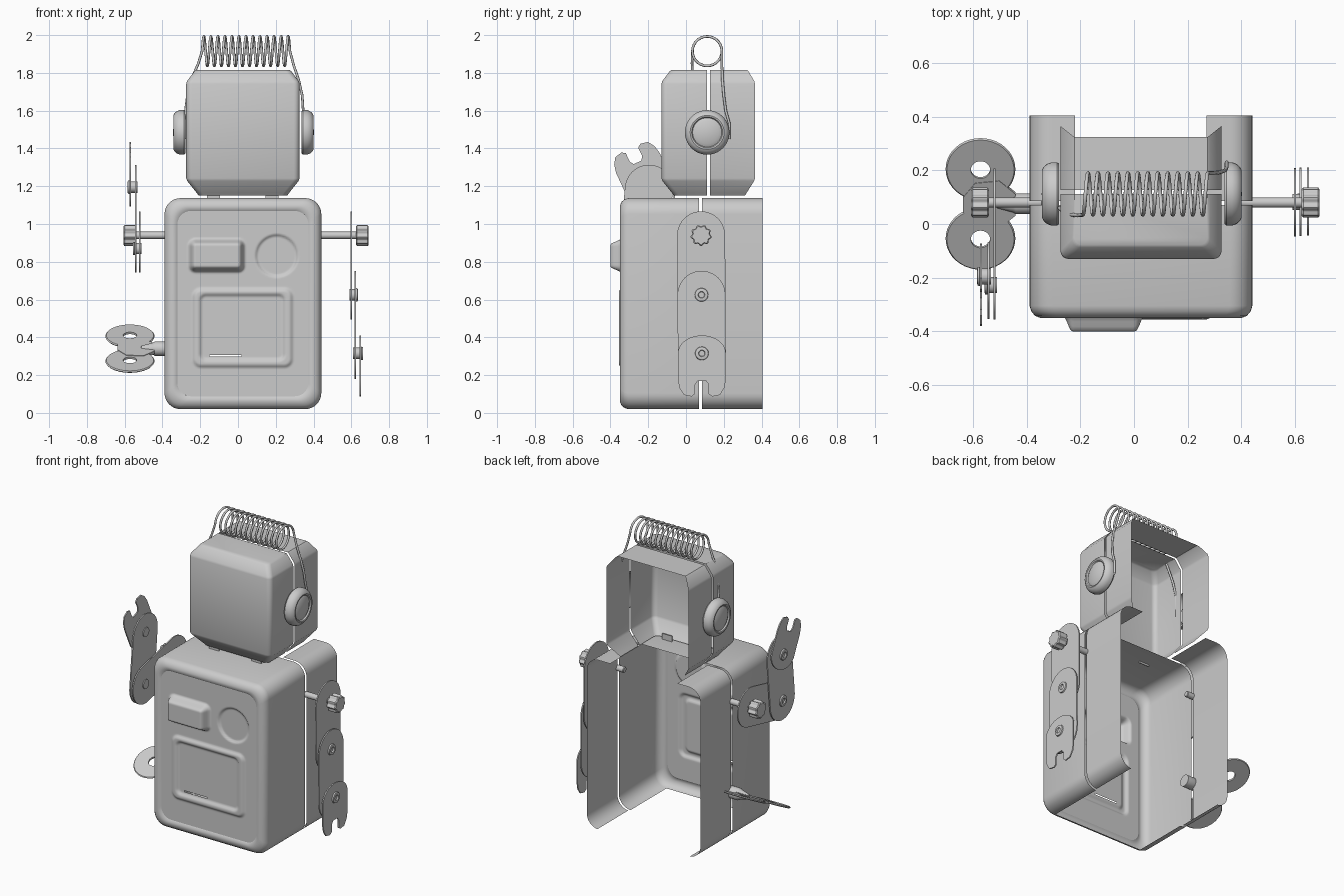
import bpy, bmesh
from math import sin, cos, pi, radians, hypot
from mathutils import Matrix, Vector

if "Cube" in bpy.data.objects:
    bpy.data.objects.remove(bpy.data.objects["Cube"])

CX = 0.026  # symmetry plane of body and head


def finish(ob, angle=35):
    bpy.ops.object.select_all(action='DESELECT')
    ob.select_set(True)
    bpy.context.view_layer.objects.active = ob
    bpy.ops.object.shade_smooth_by_angle(angle=radians(angle))
    return ob


def make(name, verts, faces, angle=35):
    me = bpy.data.meshes.new(name)
    me.from_pydata([tuple(v) for v in verts], [], faces)
    bm = bmesh.new()
    bm.from_mesh(me)
    bmesh.ops.remove_doubles(bm, verts=bm.verts, dist=1e-5)
    bmesh.ops.recalc_face_normals(bm, faces=bm.faces)
    bm.to_mesh(me)
    bm.free()
    ob = bpy.data.objects.new(name, me)
    bpy.context.collection.objects.link(ob)
    return finish(ob, angle)


def arc(cx, cy, r, a0, a1, n=8):
    return [(cx + r * cos(radians(a0 + (a1 - a0) * i / n)),
             cy + r * sin(radians(a0 + (a1 - a0) * i / n))) for i in range(n + 1)]


def loft(name, rings, closed=(), caps=()):
    n = len(rings[0])
    faces = [(k * n + i, k * n + i + 1, k * n + n + i + 1, k * n + n + i)
             for k in range(len(rings) - 1) for i in range(n - 1)]
    faces += [(k * n + n - 1, k * n, k * n + n, k * n + 2 * n - 1) for k in closed]
    faces += [tuple(range(k * n, k * n + n)) for k in caps]
    return make(name, [p for r in rings for p in r], faces)


def lathe(name, profile, M, n=32, teeth=0):
    rings = []
    for r, h in profile:
        ring = []
        for i in range(n):
            a = 2 * pi * i / n
            q = r * (1 + 0.09 * cos(teeth * a)) if teeth else r
            ring.append(M @ Vector((q * cos(a), q * sin(a), h)))
        rings.append(ring)
    return loft(name, rings, closed=range(len(rings) - 1))


def along_x(y, z):
    return Matrix.Translation((0, y, z)) @ Matrix.Rotation(pi / 2, 4, 'Y')


def rod(name, x0, x1, r, y, z, n=20, teeth=0):
    b = min(0.006, r * 0.2)
    return lathe(name, [(0, x0), (r - b, x0), (r, x0 + b), (r, x1 - b), (r - b, x1), (0, x1)],
                 along_x(y, z), n, teeth)


def box(name, size, M):
    v = [M @ Vector((sx * size[0] / 2, sy * size[1] / 2, sz * size[2] / 2))
         for sx in (-1, 1) for sy in (-1, 1) for sz in (-1, 1)]
    return make(name, v, [(0, 1, 3, 2), (4, 6, 7, 5), (0, 4, 5, 1), (2, 3, 7, 6), (0, 2, 6, 4), (1, 5, 7, 3)])


# body front half: rounded box shell, open below
X0, X1, Z0, Z1 = CX - 0.415, CX + 0.415, 0.02, 1.137


def body_ring(y, d):
    r = 0.085 - 0.2 * d
    a, b, c, e = X0 + d + r, X1 - d - r, Z0 + d + r, Z1 - d - r
    pts = arc(b, c, r, -90, 0) + arc(b, e, r, 0, 90) + arc(a, e, r, 90, 180) + arc(a, c, r, 180, 270)
    return [(x, y, z) for x, z in pts]


steps = [(0.07, 0), (-0.305, 0), (-0.325, 0.006), (-0.342, 0.02), (-0.35, 0.04), (-0.35, 0.056), (-0.342, 0.068)]
loft("body_front_shell", [body_ring(y, d) for y, d in steps], closed=range(1, 6))

# body back half: two side sheets with curled edges
prof = [(CX + 0.245, Z1)] + arc(X1 - 0.085, Z1 - 0.085, 0.085, 90, 0) + arc(X1 - 0.085, Z0 + 0.085, 0.085, 0, -85)
for side, s in (("right", 1), ("left", -1)):
    loft("body_back_" + side, [[(CX + s * (x - CX), y, z) for x, z in prof] for y in (0.085, 0.405)])


# pressed front panel as a height field
def rr(x, z, x0, x1, z0, z1, r):
    qx = abs(x - (x0 + x1) / 2) - (x1 - x0) / 2 + r
    qz = abs(z - (z0 + z1) / 2) - (z1 - z0) / 2 + r
    return hypot(max(qx, 0), max(qz, 0)) + min(max(qx, qz), 0) - r


def step(d, w):
    t = min(max(-d / w, 0), 1)
    return t * t * (3 - 2 * t)


def relief(x, z):
    h = 0.058 * step(rr(x, z, -0.265, 0.04, 0.74, 0.925, 0.04), 0.035)
    h -= 0.012 * step(hypot(x - 0.205, z - 0.832) - 0.115, 0.014)
    h += 0.013 * step(rr(x, z, -0.245, 0.295, 0.235, 0.665, 0.05), 0.022)
    h -= 0.013 * step(rr(x, z, -0.21, 0.255, 0.27, 0.635, 0.04), 0.022)
    return h


PX0, PX1, PZ0, PZ1, PR = X0 + 0.068, X1 - 0.068, Z0 + 0.068, Z1 - 0.068, 0.0714
NX, NZ = 90, 130
verts, faces = [], []
for j in range(NZ + 1):
    for i in range(NX + 1):
        x, z = PX0 + (PX1 - PX0) * i / NX, PZ0 + (PZ1 - PZ0) * j / NZ
        # pull corner points onto the rounded outline
        cx = min(max(x, PX0 + PR), PX1 - PR)
        cz = min(max(z, PZ0 + PR), PZ1 - PR)
        dist = hypot(x - cx, z - cz)
        if dist > PR:
            x, z = cx + (x - cx) * PR / dist, cz + (z - cz) * PR / dist
        verts.append((x, -0.342 - relief(x, z), z))
for j in range(NZ):
    for i in range(NX):
        k = j * (NX + 1) + i
        x, z = verts[k][0], verts[k][2]
        if not (-0.155 < x < 0.015 and 0.295 < z < 0.304):  # slit
            faces.append((k, k + 1, k + NX + 2, k + NX + 1))
make("front_panel", verts, faces, 50)

# head: two chamfered half shells, open at the back
levels = [(1.15, 0.066), (1.165, 0.055), (1.228, 0.005), (1.242, 0), (1.742, 0), (1.756, 0.004), (1.808, 0.043), (1.815, 0.052)]
hx, r = 0.3, 0.03
front, back = [], []
for z, d in levels:
    a, b, f = CX - hx + d, CX + hx - d, -0.13 + d
    pts = [(b, 0.112)] + arc(b - r, f + r, r, 0, -90, 5) + arc(a + r, f + r, r, -90, -180, 5) + [(a, 0.112)]
    front.append([(x, y, z) for x, y in pts])
    back.append(((a, b), 0.365 - d * 0.8, z))
loft("head_front_shell", front, caps=[len(levels) - 1])
for i, side in enumerate(("left", "right")):
    loft("head_back_" + side, [[(xs[i], 0.126, z), (xs[i], yb, z)] for xs, yb, z in back])
(a, b), yb, z = back[-1]
make("head_back_top", [(a, 0.126, z), (b, 0.126, z), (b, yb, z), (a, yb, z)], [(0, 1, 2, 3)])
for x in (-0.13, 0.18):
    box("neck_tab", (0.07, 0.006, 0.05), Matrix.Translation((x, -0.062, 1.15)))

# ears
ear = [(0.112, 0.337), (0.118, 0.345), (0.118, 0.365), (0.112, 0.382), (0.1, 0.395), (0.09, 0.4), (0.082, 0.398),
       (0.077, 0.39), (0.072, 0.392), (0.06, 0.398), (0, 0.402)]
for side, s in (("right", 1), ("left", -1)):
    lathe("ear_" + side, [(q, CX + 0.003 + s * (x - CX - 0.003)) for q, x in ear], along_x(0.112, 1.485), 40)

# coil spring antenna with its two leads
path = [(-0.28, 0.06, 1.45), (-0.278, 0.06, 1.6), (-0.265, 0.045, 1.7), (-0.24, 0.035, 1.78), (-0.21, 0.032, 1.85)]
N = 12 * 28 + 14
for i in range(N + 1):
    t = i / N
    th = pi - 2 * pi * 12.5 * t
    path.append((-0.19 + 0.465 * t, 0.112 + 0.078 * cos(th), 1.915 + 0.078 * sin(th)))
path += [(0.295, 0.19, 1.84), (0.322, 0.193, 1.76), (0.34, 0.2, 1.68), (0.345, 0.21, 1.6), (0.345, 0.23, 1.53), (0.345, 0.23, 1.45)]
cu = bpy.data.curves.new("antenna_coil", 'CURVE')
cu.dimensions = '3D'
cu.bevel_depth = 0.007
cu.bevel_resolution = 2
sp = cu.splines.new('POLY')
sp.points.add(len(path) - 1)
for p, q in zip(sp.points, path):
    p.co = (*q, 1)
coil = bpy.data.objects.new("antenna_coil", cu)
bpy.context.collection.objects.link(coil)
bpy.ops.object.select_all(action='DESELECT')
coil.select_set(True)
bpy.context.view_layer.objects.active = coil
bpy.ops.object.convert(target='MESH')
finish(bpy.context.view_layer.objects.active, 60)


# arms: thin plates riveted together, placed by joints in the y-z plane
def plate(name, x, start, direction, outline):
    d = Vector(direction).normalized()
    rings = [[(xx, start[0] - u * d[1] + v * d[0], start[1] + u * d[0] + v * d[1]) for u, v in outline]
             for xx in (x - 0.004, x + 0.004)]
    loft(name, rings, closed=[0], caps=[0, 1])


R = 0.127
link = arc(0, 0, R, 180, 360, 20) + arc(0, 0.318, R, 0, 180, 20)
half = [(R, 0.02), (R, 0.14), (0.118, 0.185), (0.095, 0.22), (0.055, 0.228), (0.036, 0.215), (0.036, 0.165), (0.022, 0.145)]
claw = [(u, v * 0.75) for u, v in arc(0, 0, R, 180, 360, 20)] + half + [(-u, v) for u, v in half[::-1]]


def rivet(x0, x1, s, joint):
    pr = [(0, x0), (0.03, x0), (0.03, x1 - s * 0.012), (0.036, x1 - s * 0.01), (0.034, x1 - s * 0.002),
          (0.026, x1), (0.018, x1), (0.015, x1 - s * 0.008), (0, x1 - s * 0.008)]
    lathe("arm_rivet", pr, along_x(*joint), 20)


arms = {"right": (1, [(0.08, 0.94), (0.082, 0.625), (0.084, 0.315)], (0, -1), (0.60, 0.62, 0.648)),
        "left": (-1, [(0.08, 0.94), (-0.228, 0.87), (-0.195, 1.195)], (-0.42, 0.9), (-0.52, -0.542, -0.57))}
for side, (s, J, cdir, xs) in arms.items():
    for k, part in enumerate(("upper", "lower")):
        plate(f"{part}_arm_{side}", xs[k], J[k], (J[k + 1][0] - J[k][0], J[k + 1][1] - J[k][1]), link)
        rivet(xs[k] - s * 0.01, xs[k + 1] + s * 0.015, s, J[k + 1])
    plate("claw_" + side, xs[2], J[2], cdir, claw)
rod("arm_shaft_right", 0.39, 0.635, 0.019, 0.08, 0.94)
rod("arm_shaft_left", -0.55, -0.34, 0.019, 0.08, 0.94)
rod("arm_knob_right", 0.625, 0.692, 0.052, 0.08, 0.94, 72, 9)
rod("arm_knob_left", -0.607, -0.54, 0.052, 0.08, 0.94, 72, 9)

# wind-up key, tilted about its shaft
tilt = Matrix.Translation((-0.572, 0.075, 0.34)) @ Matrix.Rotation(radians(27), 4, 'X')
lobe = [(0.036, -0.006), (0.125, -0.006), (0.13, 0), (0.125, 0.006), (0.036, 0.006), (0.036, -0.006)]
for s in (-1, 1):
    lathe("key_lobe", lobe, tilt @ Matrix.Translation((0, s * 0.145, 0)), 40)
web = [(0.13, 0.045), (0.07, 0.1), (-0.02, 0.09), (-0.065, 0.03)]
web += [(x, -y) for x, y in web[::-1]]
loft("key_web", [[tilt @ Vector((x, y, z)) for x, y in web] for z in (-0.009, 0.009)], closed=[0], caps=[0, 1])
lathe("key_shaft", [(0, -0.52), (0.016, -0.51), (0.032, -0.45), (0.038, -0.44), (0.038, -0.33), (0, -0.33)],
      along_x(0.075, 0.34), 24)
